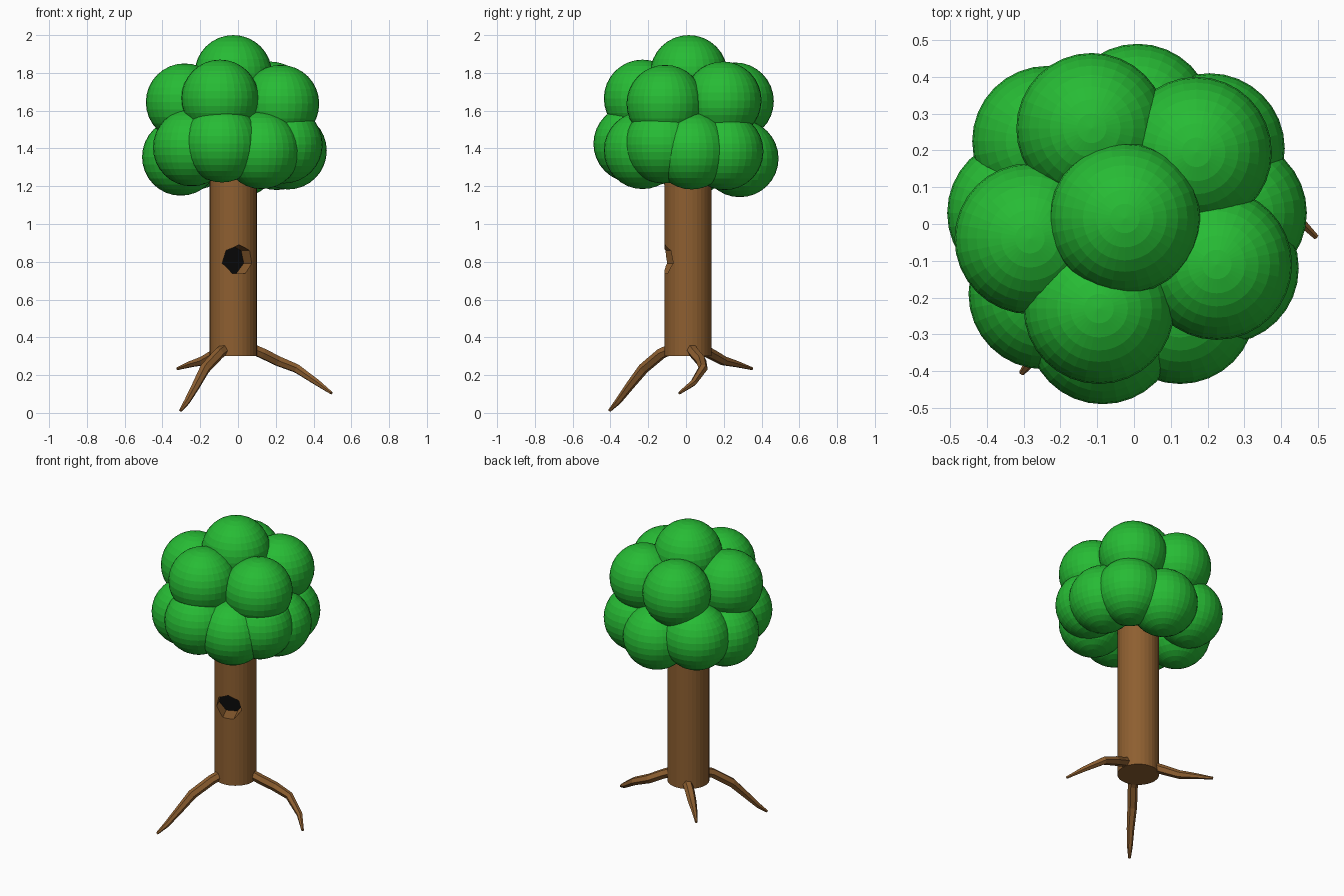
import bpy
from math import sin, cos, radians
from mathutils import Vector

if "Cube" in bpy.data.objects:
    bpy.data.objects.remove(bpy.data.objects["Cube"])


def material(name, rgb):
    m = bpy.data.materials.new(name)
    m.diffuse_color = (*rgb, 1)
    m.use_nodes = True
    m.node_tree.nodes["Principled BSDF"].inputs["Base Color"].default_value = m.diffuse_color
    return m


BROWN = material("bark", (0.27, 0.115, 0.03))
GREEN = material("leaves", (0.02, 0.5, 0.035))
BLACK = material("dark", (0.003, 0.003, 0.003))

AX, AY, R = -0.025, 0.01, 0.125      # trunk axis and radius


def prism(name, sides, radius, depth, centre, axis, mat):
    rot = Vector(axis).to_track_quat('Z', 'Y').to_euler()
    bpy.ops.mesh.primitive_cylinder_add(vertices=sides, radius=radius, depth=depth,
                                        location=centre, rotation=rot)
    ob = bpy.context.object
    ob.name = name
    ob.data.materials.append(mat)
    return ob


# Trunk
trunk = prism("trunk", 32, R, 1.15, (AX, AY, 0.875), (0, 0, 1), BROWN)

# Hollow in the trunk, angled to the front right, with a dark back
out = Vector((sin(radians(24)), -cos(radians(24)), 0))
mouth = Vector((0.005, -0.108, 0.81))
floor = mouth - out * 0.115
cutter = prism("hollow_cutter", 7, 0.08, 0.3, floor + out * 0.15, out, BROWN)
cut = trunk.modifiers.new("hollow", 'BOOLEAN')
cut.operation = 'DIFFERENCE'
cut.solver = 'EXACT'
cut.object = cutter
bpy.context.view_layer.objects.active = trunk
bpy.ops.object.modifier_apply(modifier=cut.name)
bpy.data.objects.remove(cutter)
prism("hollow_back", 7, 0.079, 0.004, floor + out * 0.003, out, BLACK)

# Roots: tapered six-sided paths, each point (x, y, z, radius)
ROOTS = {
    "front_left_root": [(-0.06, -0.06, 0.345, .030), (-0.10, -0.13, 0.315, .030),
                        (-0.175, -0.225, 0.235, .029), (-0.225, -0.30, 0.14, .023),
                        (-0.27, -0.36, 0.06, .017), (-0.305, -0.405, 0.012, .008)],
    "right_root": [(0.06, 0.025, 0.345, .030), (0.13, 0.045, 0.315, .030),
                   (0.21, 0.08, 0.275, .029), (0.31, 0.09, 0.235, .025),
                   (0.42, 0.04, 0.16, .018), (0.495, -0.035, 0.105, .008)],
    "back_left_root": [(-0.07, 0.09, 0.335, .030), (-0.13, 0.145, 0.305, .029),
                       (-0.185, 0.20, 0.275, .026), (-0.25, 0.27, 0.258, .018),
                       (-0.32, 0.35, 0.234, .008)],
}
for name, pts in ROOTS.items():
    cu = bpy.data.curves.new(name, 'CURVE')
    cu.dimensions = '3D'
    cu.bevel_depth = 1.0
    cu.bevel_resolution = 1
    cu.use_fill_caps = True
    sp = cu.splines.new('POLY')
    sp.use_smooth = False
    sp.points.add(len(pts) - 1)
    for p, (x, y, z, r) in zip(sp.points, pts):
        p.co = (x, y, z, 1)
        p.radius = r
    cu.materials.append(BROWN)
    ob = bpy.data.objects.new(name, cu)
    bpy.context.collection.objects.link(ob)
    bpy.ops.object.select_all(action='DESELECT')
    ob.select_set(True)
    bpy.context.view_layer.objects.active = ob
    bpy.ops.object.convert(target='MESH')

# Crown: one top ball, an upper ring of five, a lower ring of nine
TOP = [(-0.025, 0.015, 1.795)]
UPPER = [(-0.115, 0.26, 1.65), (0.17, 0.195, 1.655), (0.225, -0.11, 1.637),
         (-0.095, -0.23, 1.665), (-0.283, -0.04, 1.645)]
LOWER = [(-0.303, 0.03, 1.355), (-0.245, -0.19, 1.405), (-0.085, -0.285, 1.425),
         (0.125, -0.23, 1.39), (0.243, -0.12, 1.42), (0.265, 0.03, 1.388),
         (0.205, 0.205, 1.385), (0.01, 0.285, 1.347), (-0.235, 0.225, 1.385)]
for tier, spots in (("top", TOP), ("upper", UPPER), ("lower", LOWER)):
    for i, c in enumerate(spots):
        bpy.ops.mesh.primitive_uv_sphere_add(segments=32, ring_count=16,
                                             radius=0.205, location=c)
        ball = bpy.context.object
        ball.name = f"{tier}_leaf_ball_{i + 1}"
        ball.data.materials.append(GREEN)
